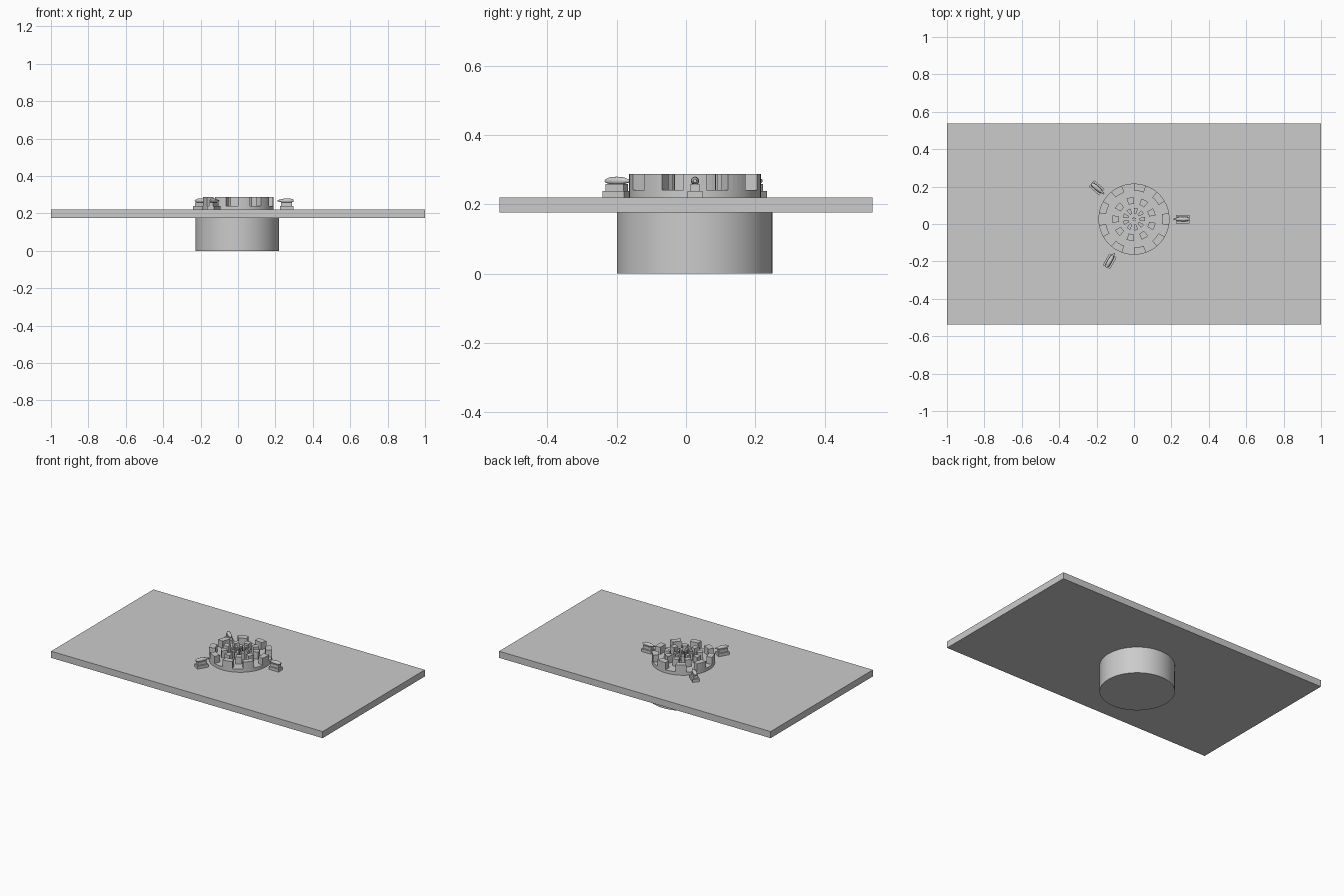
import bpy, bmesh
from math import sin, cos, radians
from mathutils import Matrix

if "Cube" in bpy.data.objects:
    bpy.data.objects.remove(bpy.data.objects["Cube"])

CX, CY = 0.0, 0.026


def finish(name, bm, matrix=None, smooth=False):
    bmesh.ops.recalc_face_normals(bm, faces=bm.faces)
    if matrix:
        bm.transform(matrix)
    me = bpy.data.meshes.new(name)
    bm.to_mesh(me)
    bm.free()
    ob = bpy.data.objects.new(name, me)
    bpy.context.collection.objects.link(ob)
    if smooth:
        bpy.ops.object.select_all(action='DESELECT')
        ob.select_set(True)
        bpy.context.view_layer.objects.active = ob
        bpy.ops.object.shade_smooth_by_angle(angle=radians(35))
    return ob


def prism(bm, pts, z0, z1):
    lo = [bm.verts.new((x, y, z0)) for x, y in pts]
    hi = [bm.verts.new((x, y, z1)) for x, y in pts]
    bm.faces.new(lo[::-1])
    bm.faces.new(hi)
    n = len(pts)
    for i in range(n):
        j = (i + 1) % n
        bm.faces.new((lo[i], lo[j], hi[j], hi[i]))


def box(bm, x0, x1, half_w, z0, z1):
    prism(bm, [(x0, -half_w), (x1, -half_w), (x1, half_w), (x0, half_w)], z0, z1)


def drum(name, x, y, r, z0, z1):
    bm = bmesh.new()
    prism(bm, [(x + r * cos(radians(a * 5)), y + r * sin(radians(a * 5)))
               for a in range(72)], z0, z1)
    finish(name, bm, smooth=True)


# slab, pedestal and raised disc
bm = bmesh.new()
box(bm, -1, 1, 0.538, 0.176, 0.22)
finish("slab", bm)
drum("pedestal", -0.004, 0.025, 0.224, 0, 0.176)
drum("raised_disc", CX, CY, 0.19, 0.22, 0.241)


# concentric rings of wedge blocks
def ring(name, r0, r1, half, start, count=9):
    bm = bmesh.new()
    for i in range(count):
        c = start + i * 360 / count
        arc = [c - half + k * half / 2 for k in range(5)]
        pts = [(r1 * cos(radians(a)), r1 * sin(radians(a))) for a in arc]
        pts += [(r0 * cos(radians(a)), r0 * sin(radians(a))) for a in reversed(arc)]
        prism(bm, pts, 0.241, 0.288)
    finish(name, bm, Matrix.Translation((CX, CY, 0)))


ring("outer_blocks", 0.152, 0.19, 10, 0)
ring("middle_blocks", 0.082, 0.117, 10, 20)
ring("inner_blocks", 0.03, 0.06, 11, 0)
ring("centre_blocks", 0.004, 0.012, 12, 20, 5)

# three clamps around the disc
for n, angle in enumerate((0, 140, 240)):
    M = Matrix.Translation((CX, CY, 0)) @ Matrix.Rotation(radians(angle), 4, 'Z')
    bm = bmesh.new()
    box(bm, 0.224, 0.296, 0.022, 0.22, 0.239)
    box(bm, 0.230, 0.290, 0.013, 0.239, 0.259)
    finish(f"clamp_base_{n + 1}", bm, M)
    # tapered barrel pointing at the disc
    bm = bmesh.new()
    profile = [(0.210, 0.004), (0.226, 0.006), (0.236, 0.010), (0.260, 0.012),
               (0.282, 0.011), (0.298, 0.005)]
    rows = [[bm.verts.new((x, r * cos(radians(a * 30)), 0.268 + r * sin(radians(a * 30))))
             for a in range(12)] for x, r in profile]
    for p, q in zip(rows, rows[1:]):
        for i in range(12):
            j = (i + 1) % 12
            bm.faces.new((p[i], p[j], q[j], q[i]))
    bm.faces.new(rows[0])
    bm.faces.new(rows[-1])
    finish(f"clamp_barrel_{n + 1}", bm, M, smooth=True)
